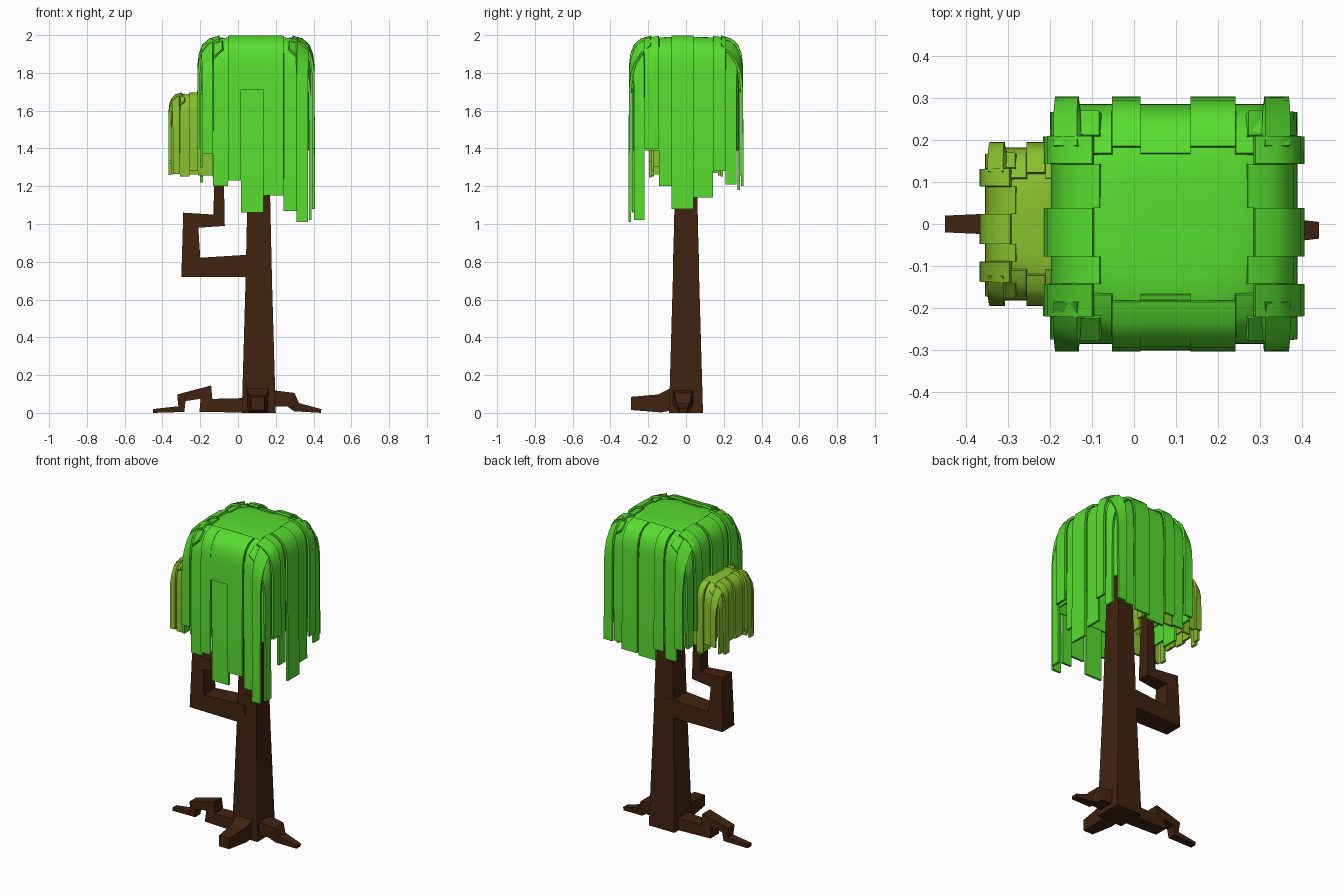
import bpy, bmesh, math, random
from mathutils import Vector

random.seed(4)
if "Cube" in bpy.data.objects:
    bpy.data.objects.remove(bpy.data.objects["Cube"], do_unlink=True)


def material(name, red, green, blue):
    mat = bpy.data.materials.new(name)
    mat.use_nodes = True
    colour = (red, green, blue, 1)
    mat.diffuse_color = colour
    mat.node_tree.nodes["Principled BSDF"].inputs["Base Color"].default_value = colour
    return mat


bark = material("dark_bark", 0.052, 0.017, 0.005)
leaf = material("bright_leaf", 0.095, 0.72, 0.028)
olive = material("olive_leaf", 0.246, 0.53, 0.026)


def finish(name, bm, mat, thickness=0):
    bmesh.ops.recalc_face_normals(bm, faces=bm.faces)
    mesh = bpy.data.meshes.new(name)
    bm.to_mesh(mesh)
    bm.free()
    mesh.materials.append(mat)
    part = bpy.data.objects.new(name, mesh)
    bpy.context.collection.objects.link(part)
    if thickness:
        bpy.ops.object.select_all(action="DESELECT")
        part.select_set(True)
        bpy.context.view_layer.objects.active = part
        solid = part.modifiers.new("thickness", "SOLIDIFY")
        solid.thickness, solid.offset = thickness, 0
        bpy.ops.object.modifier_apply(modifier=solid.name)
        bpy.ops.object.shade_smooth_by_angle(angle=math.radians(45))


def bridge(bm, rings, closed=True):
    count = len(rings[0])
    for low, high in zip(rings, rings[1:]):
        for i in range(count if closed else count - 1):
            j = (i + 1) % count
            bm.faces.new((low[i], low[j], high[j], high[i]))


def limb(name, path, start, end, middle=0, extra=0.01, sideways=False):
    """Tapered four-sided limb with mitred bends, drawn in an upright plane."""
    bm, rings = bmesh.new(), []
    points = [Vector(p) for p in path]
    steps = [(b - a).normalized() for a, b in zip(points, points[1:])]
    for i, point in enumerate(points):
        before, after = steps[max(i - 1, 0)], steps[min(i, len(steps) - 1)]
        along = (before + after).normalized()
        half = start + (end - start) * i / len(steps)
        across = Vector((-along.y, along.x)) * half / along.dot(before)
        wide = half + extra
        ring = []
        for edge, shift in ((1, -wide), (1, wide), (-1, wide), (-1, -wide)):
            u, z = point + across * edge
            v = middle + shift
            ring.append(bm.verts.new((v, u, z) if sideways else (u, v, z)))
        rings.append(ring)
    bridge(bm, rings)
    bm.faces.new(rings[0])
    bm.faces.new(rings[-1])
    finish(name, bm, bark)


# Trunk, bent branch and roots
limb("trunk", [(0.11, 0), (0.11, 0.7), (0.11, 1.6)], 0.09, 0.05, extra=0)
limb("branch", [(0.1, 0.78), (-0.25, 0.77), (-0.25, 1.02), (-0.1, 1.02), (-0.1, 1.5)],
     0.06, 0.02)
limb("right_root", [(0.1, 0.04), (-0.17, 0.04), (-0.17, 0.11), (-0.3, 0.08),
                    (-0.3, 0.02), (-0.45, 0.01)], 0.04, 0.01)
limb("left_root", [(0.1, 0.08), (0.28, 0.07), (0.31, 0.03), (0.44, 0.01)],
     0.05, 0.01, middle=-0.015)
limb("front_root", [(-0.05, 0.08), (-0.14, 0.05), (-0.29, 0.05)],
     0.06, 0.035, middle=0.105, extra=0, sideways=True)


def rim(s, size):
    """Inset and depth of the rounded rim; s runs from the wall to the crown."""
    return 0.22 * size * s ** 3, 0.28 * size * (1 - s) ** 2.5


def rounded_ring(bm, centre, half_x, half_y, radius, z):
    ring = []
    for quarter, (sx, sy) in enumerate(((1, 1), (-1, 1), (-1, -1), (1, -1))):
        for i in range(5):
            angle = math.pi / 2 * (quarter + i / 4)
            ring.append(bm.verts.new((
                centre + sx * (half_x - radius) + radius * math.cos(angle),
                sy * (half_y - radius) + radius * math.sin(angle), z)))
    return ring


def strand(bm, side, box, span, bottom, lift):
    """Leaf sheet draped from the crown over one side, down to a given height."""
    centre, half_x, half_y, top, size = box
    along_x = side in ("front", "back")
    sign = 1 if side in ("back", "right") else -1
    middle, half, reach = (centre, half_x, half_y) if along_x else (0, half_y, half_x)
    lines = []
    for f in span:
        drop = 0.16 * size * f ** 6
        profile = []
        for s in (0.8, 0.65, 0.5, 0.35, 0.2):
            inset, depth = rim(s, size)
            profile.append((lift - inset, top - depth - drop * (1 - s * s) + lift / 2))
        profile.append((lift, bottom))
        line = []
        for out, z in profile:
            t, d = middle + f * half, sign * (reach + out)
            line.append(bm.verts.new((t, d, z) if along_x else (centre + d, t, z)))
        lines.append(line)
    bridge(bm, lines, closed=False)


def canopy(name, mat, box, hem, hems, fringe=None):
    # Rounded dome, open underneath
    centre, half_x, half_y, top, size = box
    bm = bmesh.new()
    rings = [rounded_ring(bm, centre, half_x, half_y, 0.04, hem)]
    for i in range(9):
        s = i / 8
        inset, depth = rim(s, size)
        radius = 0.04 + 0.12 * size * math.sin(math.pi * s)
        rings.append(rounded_ring(bm, centre, half_x - inset, half_y - inset,
                                  radius, top - depth))
    bridge(bm, rings)
    bm.faces.new(rings[-1])
    finish(name + "_dome", bm, mat, 0.01)

    # Strands of uneven length, every other one raised
    cuts = (-1, -0.8, -0.52, -0.28, 0.14, 0.52, 0.76, 0.97)
    bm = bmesh.new()
    for side, heights in hems.items():
        raised = 0 if side in ("front", "back") else 1
        for i, bottom in enumerate(heights):
            lift = 0.022 if i % 2 == raised else 0.005
            strand(bm, side, box, cuts[i:i + 2], bottom, lift * math.sqrt(size))
    if fringe:
        strand(bm, "front", box, cuts[3:5], fringe, 0.02)
    finish(name + "_strands", bm, mat, 0.014)


canopy("main_canopy", leaf, (0.095, 0.283, 0.275, 1.985, 1), 1.39, {
    "front": (1.37, 1.2, 1.23, 1.06, 1.15, 1.07, 1.01),
    "back": (1.3, 1.21, 1.26, 1.18, 1.2, 1.23, 1.23),
    "left": (1.3, 1.4, 1.25, 1.28, 1.22, 1.4, 1.3),
    "right": (1.02, 1.4, 1.2, 1.08, 1.14, 1.28, 1.21),
}, fringe=1.71)
canopy("small_canopy", olive, (-0.16, 0.185, 0.172, 1.685, 0.6), 1.39, {
    side: [random.uniform(1.24, 1.34) for _ in range(7)]
    for side in ("front", "back", "left", "right")
})
